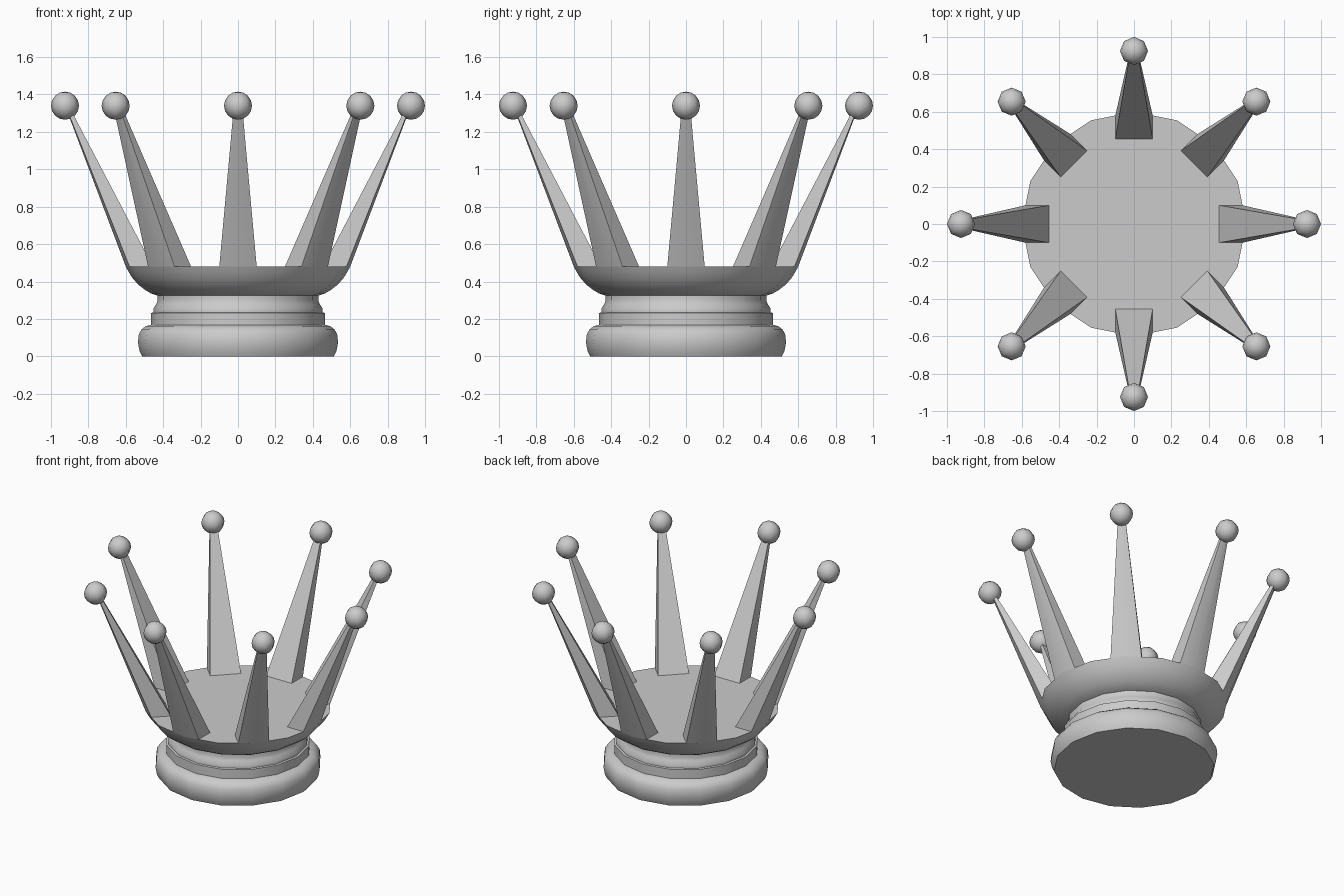
import bpy, bmesh, math
from mathutils import Matrix, Vector

if "Cube" in bpy.data.objects:
    bpy.data.objects.remove(bpy.data.objects["Cube"])

SIDES, SPIKES = 16, 8
TOP_Z = 0.48


def finish(bm, name, angle):
    bmesh.ops.recalc_face_normals(bm, faces=bm.faces)
    mesh = bpy.data.meshes.new(name)
    bm.to_mesh(mesh)
    bm.free()
    obj = bpy.data.objects.new(name, mesh)
    bpy.context.collection.objects.link(obj)
    bpy.ops.object.select_all(action='DESELECT')
    obj.select_set(True)
    bpy.context.view_layer.objects.active = obj
    bpy.ops.object.shade_smooth_by_angle(angle=math.radians(angle))
    return obj


# Base: turned 16-sided profile with capped bottom and flat top
profile = [(0.513, 0), (0.527, 0.03), (0.535, 0.075), (0.53, 0.12),
           (0.515, 0.145), (0.493, 0.161), (0.465, 0.168), (0.465, 0.232),
           (0.452, 0.235), (0.452, 0.257), (0.436, 0.28), (0.43, 0.30),
           (0.43, 0.325), (0.465, 0.336), (0.497, 0.355), (0.535, 0.385),
           (0.565, 0.42), (0.585, 0.452), (0.60, TOP_Z)]
bm = bmesh.new()
rings = []
for r, z in profile:
    rings.append([bm.verts.new((r * math.cos(2 * math.pi * i / SIDES),
                                r * math.sin(2 * math.pi * i / SIDES), z))
                  for i in range(SIDES)])
for a, b in zip(rings, rings[1:]):
    for i in range(SIDES):
        j = (i + 1) % SIDES
        bm.faces.new((a[i], a[j], b[j], b[i]))
bm.faces.new(rings[0])
bm.faces.new(rings[-1])
finish(bm, "crown_base", 35)

# Spike sections: the outer side follows the rim's corner
foot = [(0.455, -0.1), (0.58, -0.1), (0.60, 0), (0.58, 0.1), (0.455, 0.1)]
tip = [(0.905, -0.022), (0.922, -0.022), (0.925, 0), (0.922, 0.022), (0.905, 0.022)]

for k in range(SPIKES):
    turn = Matrix.Rotation(2 * math.pi * k / SPIKES, 4, 'Z')

    # Tapered spike leaning outward
    bm = bmesh.new()
    low = [bm.verts.new(turn @ Vector((x, y, TOP_Z))) for x, y in foot]
    high = [bm.verts.new(turn @ Vector((x, y, 1.34))) for x, y in tip]
    for i in range(5):
        j = (i + 1) % 5
        bm.faces.new((low[i], low[j], high[j], high[i]))
    bm.faces.new(low)
    bm.faces.new(high)
    finish(bm, f"spike_{k + 1}", 35)

    # Ball on the tip
    bm = bmesh.new()
    bmesh.ops.create_uvsphere(bm, u_segments=8, v_segments=8, radius=0.075,
                              matrix=turn @ Matrix.Translation((0.925, 0, 1.34)))
    finish(bm, f"ball_{k + 1}", 60)
